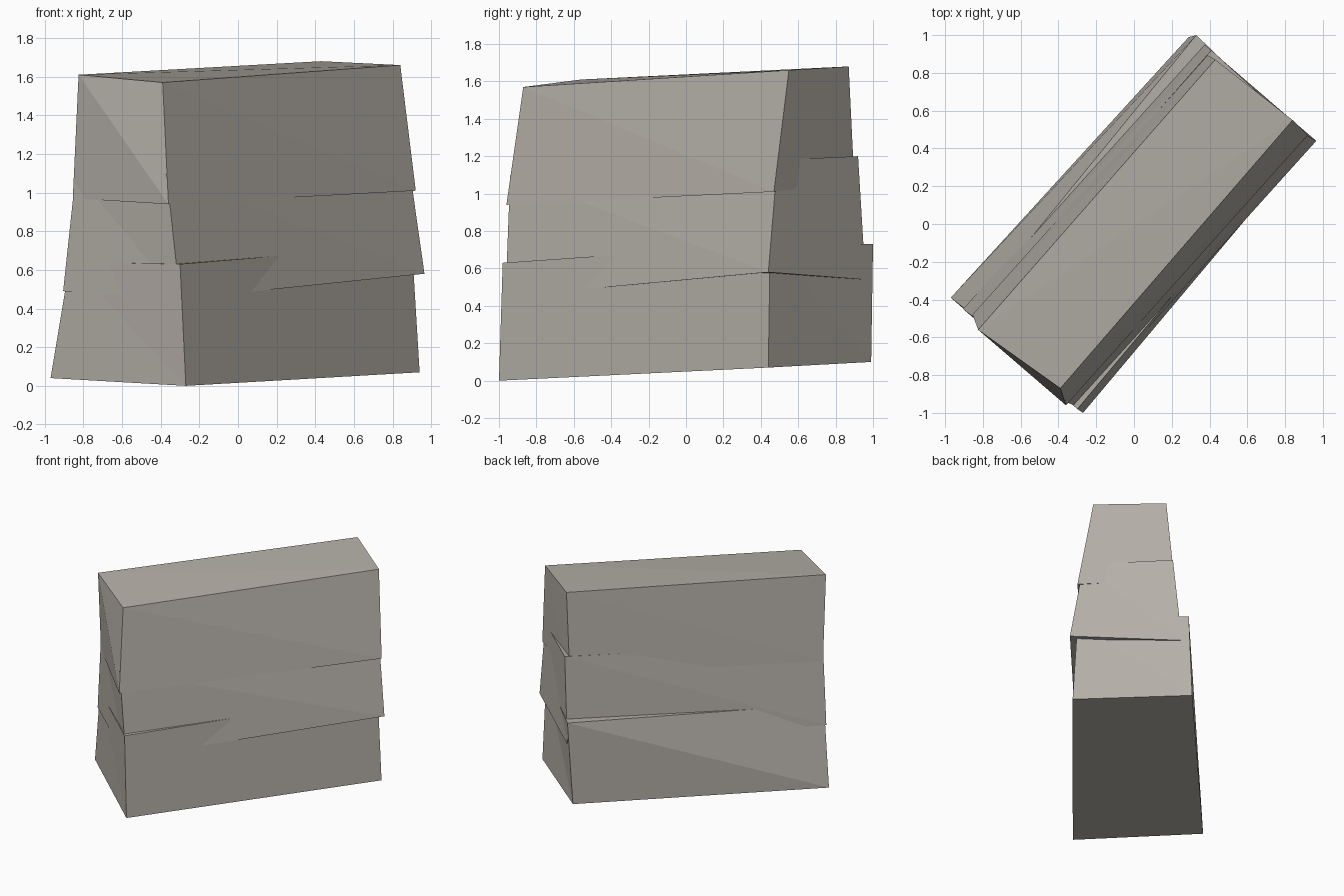
import bpy
import bmesh
from mathutils import Vector

default_cube = bpy.data.objects.get("Cube")
if default_cube:
    bpy.data.objects.remove(default_cube, do_unlink=True)

# Single warm grey stone colour
stone = bpy.data.materials.new("warm_grey_stone")
stone.use_nodes = True
stone_colour = (0.46, 0.43, 0.39, 1)
stone.diffuse_color = stone_colour
stone.node_tree.nodes["Principled BSDF"].inputs["Base Color"].default_value = stone_colour


def make_block(name, lower_ring, upper_ring):
    """Build an irregular block from two rings of corners, listed
    anticlockwise as front, right, back and left."""
    bm = bmesh.new()
    lower = [bm.verts.new(Vector(corner)) for corner in lower_ring]
    upper = [bm.verts.new(Vector(corner)) for corner in upper_ring]
    front, right, back, left = upper
    bm.faces.new((front, right, left))
    bm.faces.new((right, back, left))
    front, right, back, left = lower
    bm.faces.new((front, left, right))
    bm.faces.new((right, left, back))

    # Each side is two triangles, split from upper corner to next lower corner
    for i in range(len(lower)):
        following = (i + 1) % len(lower)
        bm.faces.new((lower[i], lower[following], upper[i]))
        bm.faces.new((lower[following], upper[following], upper[i]))

    bmesh.ops.recalc_face_normals(bm, faces=bm.faces[:])
    mesh = bpy.data.meshes.new(name)
    bm.to_mesh(mesh)
    bm.free()
    mesh.materials.append(stone)
    block = bpy.data.objects.new(name, mesh)
    bpy.context.collection.objects.link(block)
    return block


# Three tapering blocks that sink into each other, so their edges cross
make_block(
    "bottom_block",
    lower_ring=[(-.27, -1, 0), (.94, .44, .07), (.29, .99, .1), (-.97, -.39, .04)],
    upper_ring=[(-.3, -.98, .63), (.9, .45, .73), (.33, 1, .73), (-.87, -.47, .64)],
)
make_block(
    "middle_block",
    lower_ring=[(-.3, -.965, .45), (.965, .44, .58), (.36, .96, .54), (-.905, -.45, .49)],
    upper_ring=[(-.37, -.94, 1.1), (.88, .49, 1.18), (.41, .92, 1.2), (-.84, -.5, 1.1)],
)
make_block(
    "top_block",
    lower_ring=[(-.36, -.96, .94), (.92, .47, 1.01), (.38, .9, 1.06), (-.855, -.48, .97)],
    upper_ring=[(-.39, -.87, 1.57), (.84, .55, 1.66), (.43, .87, 1.68), (-.825, -.56, 1.61)],
)
